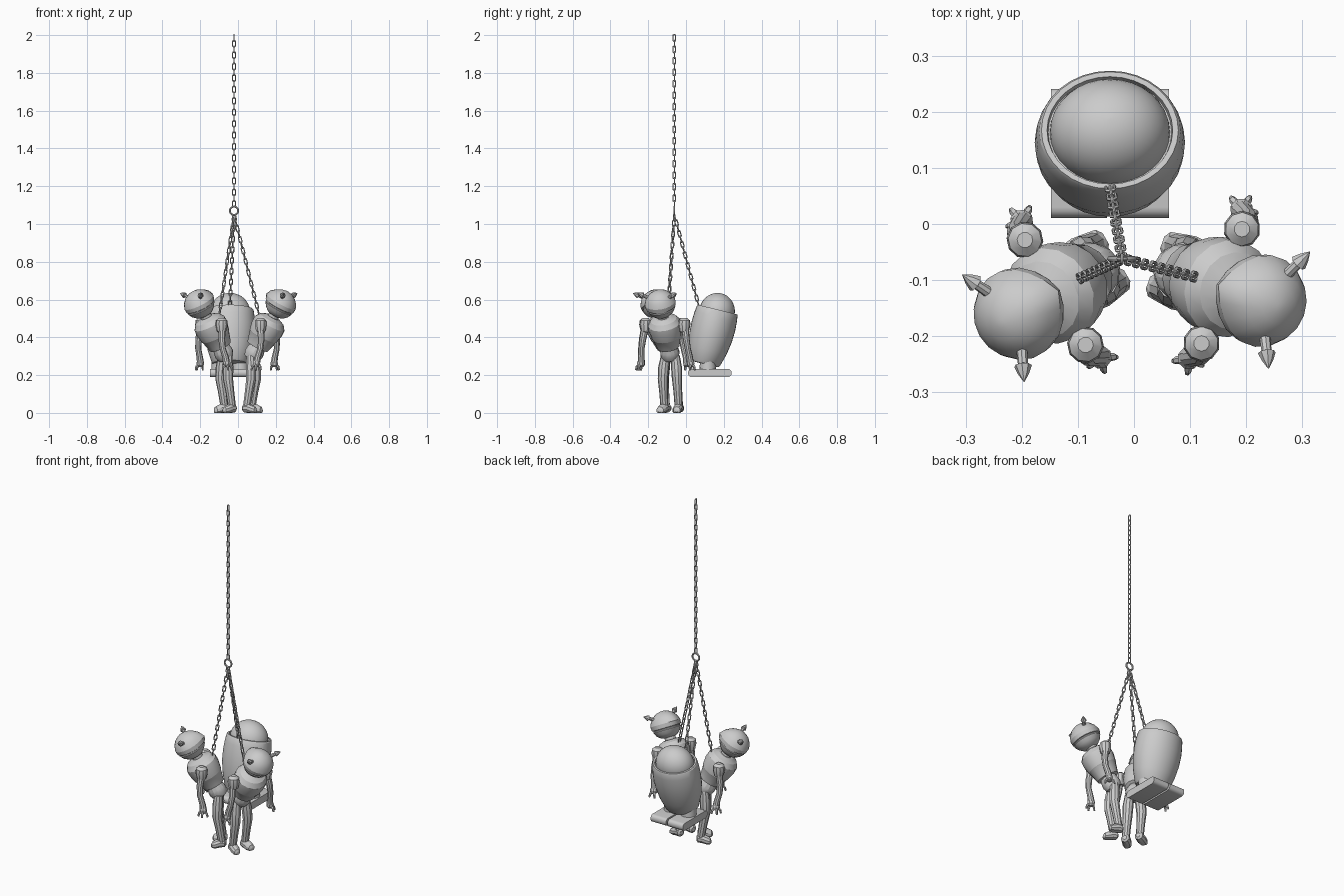
import bpy, bmesh, math
from mathutils import Vector, Matrix

if "Cube" in bpy.data.objects:
    bpy.data.objects.remove(bpy.data.objects["Cube"])

def finish(name, bm, M=Matrix(), angle=40):
    bmesh.ops.recalc_face_normals(bm, faces=bm.faces)
    me = bpy.data.meshes.new(name)
    bm.to_mesh(me)
    bm.free()
    me.transform(M)
    ob = bpy.data.objects.new(name, me)
    bpy.context.collection.objects.link(ob)
    bpy.ops.object.select_all(action='DESELECT')
    ob.select_set(True)
    bpy.context.view_layer.objects.active = ob
    bpy.ops.object.shade_smooth_by_angle(angle=math.radians(angle))
    return ob

def loft(name, pts, radii, n=12, M=Matrix(), axis=None, sy=1.0, angle=20):
    """Circles swept along points, capped at both ends."""
    bm = bmesh.new()
    pts = [Vector(p) for p in pts]
    rings = []
    for i, p in enumerate(pts):
        t = axis or (pts[min(i + 1, len(pts) - 1)] - pts[max(i - 1, 0)]).normalized()
        ref = Vector((0, 1, 0)) if abs(t.y) < 0.9 else Vector((1, 0, 0))
        a = ref.cross(t).normalized()
        b = t.cross(a)
        rings.append([bm.verts.new(p + radii[i] * (a * math.cos(k * math.tau / n) + b * sy * math.sin(k * math.tau / n)))
                      for k in range(n)])
    for r, s in zip(rings, rings[1:]):
        for k in range(n):
            bm.faces.new((r[k], r[(k + 1) % n], s[(k + 1) % n], s[k]))
    bm.faces.new(rings[0])
    bm.faces.new(rings[-1])
    return finish(name, bm, M, angle)

def lathe(name, profile, n=16, M=Matrix(), sy=1.0, angle=25):
    return loft(name, [(0, 0, z) for z, r in profile], [r for z, r in profile], n, M, Vector((0, 0, 1)), sy, angle)

def add_link(bm, M, w, h, r, na=14, nb=6):
    """One stretched torus, long along its z."""
    g = []
    for i in range(na):
        a = math.tau * (i + 0.5) / na
        c = Vector((w * math.cos(a), 0, w * math.sin(a) + math.copysign(h, math.sin(a))))
        d = Vector((math.cos(a), 0, math.sin(a)))
        g.append([bm.verts.new(M @ (c + r * (d * math.cos(j * math.tau / nb) + Vector((0, 1, 0)) * math.sin(j * math.tau / nb))))
                  for j in range(nb)])
    for i in range(na):
        for j in range(nb):
            bm.faces.new((g[i][j], g[(i + 1) % na][j], g[(i + 1) % na][(j + 1) % nb], g[i][(j + 1) % nb]))

def chain(name, p, q, pitch=0.03):
    p, q = Vector(p), Vector(q)
    count = round((q - p).length / pitch)
    rot = (q - p).to_track_quat('Z', 'Y').to_matrix().to_4x4()
    bm = bmesh.new()
    for i in range(count):
        c = p.lerp(q, (i + 0.5) / count)
        add_link(bm, Matrix.Translation(c) @ rot @ Matrix.Rotation(i % 2 * math.pi / 2, 4, 'Z'), 0.0075, 0.0105, 0.0031)
    finish(name, bm)

# Hanging chain and ring
HUB = Vector((-0.021, -0.062, 1.07))
chain("main_chain", HUB + Vector((0, 0, 0.022)), (HUB.x, HUB.y, 2.0))
bm = bmesh.new()
add_link(bm, Matrix.Translation(HUB), 0.022, 0, 0.005, 24, 8)
finish("chain_ring", bm)

def figure(side, x, y, azimuth):
    """Slim robot leaning outward; local x is outward/forward."""
    F = Matrix.Translation((x, y, 0)) @ Matrix.Rotation(math.radians(azimuth), 4, 'Z')
    T = F @ Matrix.Translation((0, 0, 0.43)) @ Matrix.Rotation(math.radians(29), 4, 'Y')
    lathe(side + "_torso", [(-.092, .045), (-.09, .06), (-.078, .064), (-.03, .077), (-.026, .08), (.02, .089),
                            (.05, .088), (.075, .07), (.088, .042)], 16, T)
    lathe(side + "_pelvis", [(-.172, .02), (-.16, .042), (-.135, .051), (-.115, .049), (-.085, .042)], 14, T)
    lathe(side + "_neck", [(.08, .03), (.13, .03)], 12, T)

    # Head with jaw groove, drawn to a point at the back
    H = T @ Matrix.Translation((0.005, 0, 0.17))
    prof = [(-.072, .02), (-.064, .045), (-.045, .066), (-.024, .077), (-.021, .074), (-.016, .074), (-.013, .081),
            (.01, .083), (.035, .073), (.056, .055), (.07, .032), (.076, .008)]
    head = lathe(side + "_head", prof, 18, H)
    Hi = H.inverted()
    for v in head.data.vertices:
        l = Hi @ v.co
        if l.x < 0:
            l.x *= 1 + 0.22 * max(0, 1 - abs(l.y) / 0.05) * max(0, 1 - abs(l.z - .02) / 0.06)
        v.co = H @ l

    chain(side + "_chain", F @ Vector((-.037, 0, .525)), HUB - Vector((0, 0, .022)))

    for s, tag in ((-1, "_right"), (1, "_left")):
        # Horn with stem and flared tip
        base, tip = Vector((.008, s * .06, .044)), Vector((.018, s * .11, .076))
        ks = [(0, .01), (.45, .009), (.5, .016), (.75, .01), (1, .001)]
        loft(side + tag + "_horn", [base.lerp(tip, k) for k, r in ks], [r for k, r in ks], 8, H, (tip - base).normalized())
        # Shoulder and arm
        sh = Matrix.Translation((.012, s * .108, .468))
        lathe(side + tag + "_shoulder", [(-.042, .018), (-.034, .026), (0, .033), (.022, .03), (.035, .014)], 10, F @ sh)
        loft(side + tag + "_arm", [(.012, s * .112, .45), (.02, s * .122, .39), (.018, s * .13, .34), (.005, s * .136, .295), (0, s * .138, .265)],
             [.02, .018, .016, .017, .019], 10, F)
        # Hand with three fingers
        P = F @ Matrix.Translation((0, s * .14, .262))
        lathe(side + tag + "_hand", [(-.02, .01), (-.012, .019), (.004, .021), (.016, .014)], 8, P)
        for k, (fx, fy) in enumerate(((-.024, .014), (.006, .026), (.026, .004))):
            loft(side + tag + "_finger_%d" % k, [(fx * .35, s * fy * .35, -.006), (fx * .85, s * fy * .8, -.018), (fx, s * fy, -.036)],
                 [.008, .007, .005], 6, P)
        # Leg and foot
        loft(side + tag + "_leg", [(-.072, s * .028, .30), (-.068, s * .036, .24), (-.066, s * .04, .18), (-.078, s * .04, .11), (-.09, s * .04, .035)],
             [.024, .029, .027, .023, .021], 10, F)
        loft(side + tag + "_foot", [(-.114, s * .038, .025), (-.106, s * .039, .025), (-.085, s * .04, .026), (-.06, s * .044, .018), (-.04, s * .047, .013), (-.034, s * .048, .011)],
             [.012, .023, .026, .026, .02, .008], 10, F @ Matrix.Diagonal((1, 1, 1, 1)), Vector((1, 0, 0)))

figure("left_figure", -.13, -.116, 210)
figure("right_figure", .145, -.107, -19.5)
# Flatten soles onto the ground
for ob in bpy.data.objects:
    if ob.name.endswith("_foot"):
        for v in ob.data.vertices:
            v.co.z = max(v.co.z, 0.0)

# Barrel robot, leaning back
B = Matrix.Translation((-.043, .167, .547)) @ Matrix.Rotation(math.radians(-14), 4, 'X')
lathe("barrel_body", [(-.297, .07), (-.295, .09), (-.285, .097), (-.22, .118), (-.15, .131), (-.09, .134), (-.04, .131),
                      (-.006, .126), (0, .122), (0, .112), (-.014, .11)], 32, B, .88)
lathe("barrel_dome", [(-.03, .107)] + [(-.012 + .1 * math.sin(a * math.pi / 20), max(.001, .107 * math.cos(a * math.pi / 20))) for a in range(11)],
      32, B, .88, 50)
chain("barrel_chain", (-.043, .068, .565), HUB - Vector((0, 0, .022)))

# Barrel legs and slab feet
for s, tag in ((-1, "left"), (1, "right")):
    cx = -.043 + s * .055
    lathe("barrel_%s_leg" % tag, [(0, .044), (.075, .04)], 16, Matrix.Translation((cx, .115, .22)))
    bm = bmesh.new()
    bmesh.ops.create_cube(bm, size=1, matrix=Matrix.Translation((cx, .126, .211)) @ Matrix.Diagonal((.1, .23, .043, 1)))
    bmesh.ops.bevel(bm, geom=[e for e in bm.edges if abs(e.verts[0].co.x - e.verts[1].co.x) > .05],
                    offset=.019, segments=4, profile=.5, affect='EDGES')
    finish("barrel_%s_foot" % tag, bm)
